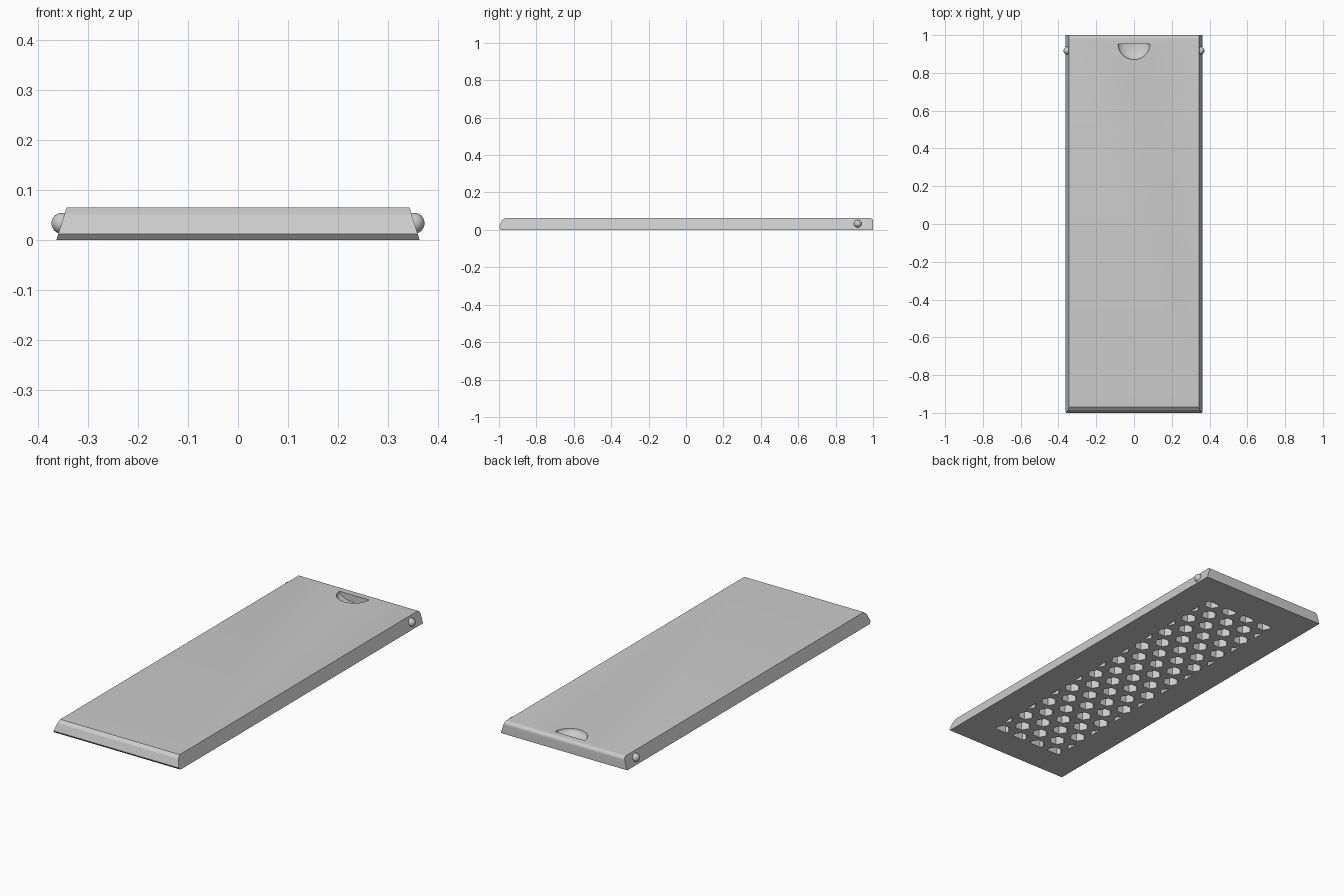
import bpy, bmesh, math
from mathutils import Vector, Matrix

old = bpy.data.objects.get("Cube")
if old:
    bpy.data.objects.remove(old, do_unlink=True)

GREY = (0.6, 0.6, 0.6, 1)
mat = bpy.data.materials.new("light grey plastic")
mat.use_nodes = True
mat.diffuse_color = GREY
mat.node_tree.nodes["Principled BSDF"].inputs["Base Color"].default_value = GREY

HEIGHT = 0.064


def half_width(z):
    return 0.363 - 0.02 * z / HEIGHT


def make_object(name, bm):
    bmesh.ops.recalc_face_normals(bm, faces=bm.faces)
    mesh = bpy.data.meshes.new(name)
    bm.to_mesh(mesh)
    bm.free()
    mesh.materials.append(mat)
    obj = bpy.data.objects.new(name, mesh)
    bpy.context.collection.objects.link(obj)
    return obj


def activate(obj):
    bpy.ops.object.select_all(action='DESELECT')
    obj.select_set(True)
    bpy.context.view_layer.objects.active = obj


def trim(bm, point, normal):
    """Cut away everything on the normal side and cap the openings."""
    bmesh.ops.bisect_plane(bm, geom=bm.verts[:] + bm.edges[:] + bm.faces[:],
                           plane_co=point, plane_no=normal, clear_outer=True)
    bmesh.ops.holes_fill(bm, edges=[e for e in bm.edges if e.is_boundary])


def carve(target, cutter):
    cutter.hide_render = True
    activate(target)
    mod = target.modifiers.new("carve", 'BOOLEAN')
    mod.operation = 'DIFFERENCE'
    mod.solver = 'EXACT'
    mod.object = cutter
    bpy.ops.object.modifier_apply(modifier=mod.name)
    bpy.data.objects.remove(cutter, do_unlink=True)


# Lid body: side profile with chamfered front and rounded back, tapered sides
profile = [(-0.99, 0), (-1, 0.012), (-0.985, 0.05), (-0.968, HEIGHT)]
RADIUS = 0.018
for i in range(7):
    a = math.radians(90 - 15 * i)
    profile.append((1 - RADIUS + RADIUS * math.cos(a),
                    HEIGHT - RADIUS + RADIUS * math.sin(a)))
profile.append((1, 0))
bm = bmesh.new()
sides = [[bm.verts.new((s * half_width(z), y, z)) for y, z in profile] for s in (-1, 1)]
for side in sides:
    bm.faces.new(side)
for i in range(len(profile)):
    j = (i + 1) % len(profile)
    bm.faces.new((sides[0][i], sides[0][j], sides[1][j], sides[1][i]))
body = make_object("lid_body", bm)

# Honeycomb pockets underneath, trimmed to a rectangle
STEP_X, STEP_Y, DEPTH = 0.112, 0.09, 0.045
bm = bmesh.new()
for row in range(19):
    count = 5 if row % 2 else 4
    for col in range(count):
        x = (col - (count - 1) / 2) * STEP_X
        y = (row - 9) * STEP_Y - 0.005
        place = Matrix.Translation((x, y, DEPTH / 2 - 0.01)) @ Matrix.Rotation(math.pi / 6, 4, 'Z')
        bmesh.ops.create_cone(bm, cap_ends=True, segments=6, radius1=0.039, radius2=0.039,
                              depth=DEPTH + 0.02, matrix=place)
for s in (-1, 1):
    trim(bm, Vector((s * 0.207, 0, 0)), Vector((s, 0, 0)))
    trim(bm, Vector((0, s * 0.825 - 0.005, 0)), Vector((0, s, 0)))
carve(body, make_object("pocket_cutter", bm))

# Thumb notch: half bowl with a straight wall toward the back
bm = bmesh.new()
bmesh.ops.create_uvsphere(bm, u_segments=48, v_segments=24, radius=0.085,
                          matrix=Matrix.Translation((0, 0.955, HEIGHT)) @ Matrix.Diagonal((1, 1, 0.45, 1)))
trim(bm, Vector((0, 0.954, 0)), Vector((0, 1, 0)))
carve(body, make_object("notch_cutter", bm))
activate(body)
bpy.ops.object.shade_smooth_by_angle(angle=math.radians(20))

# Snap bumps on both sides
for side, s in (("left", 1), ("right", -1)):
    bm = bmesh.new()
    bmesh.ops.create_uvsphere(bm, u_segments=32, v_segments=16, radius=0.021,
                              matrix=Matrix.Translation((s * 0.352, 0.918, 0.033)))
    bump = make_object(side + "_snap_bump", bm)
    activate(bump)
    bpy.ops.object.shade_smooth_by_angle()
